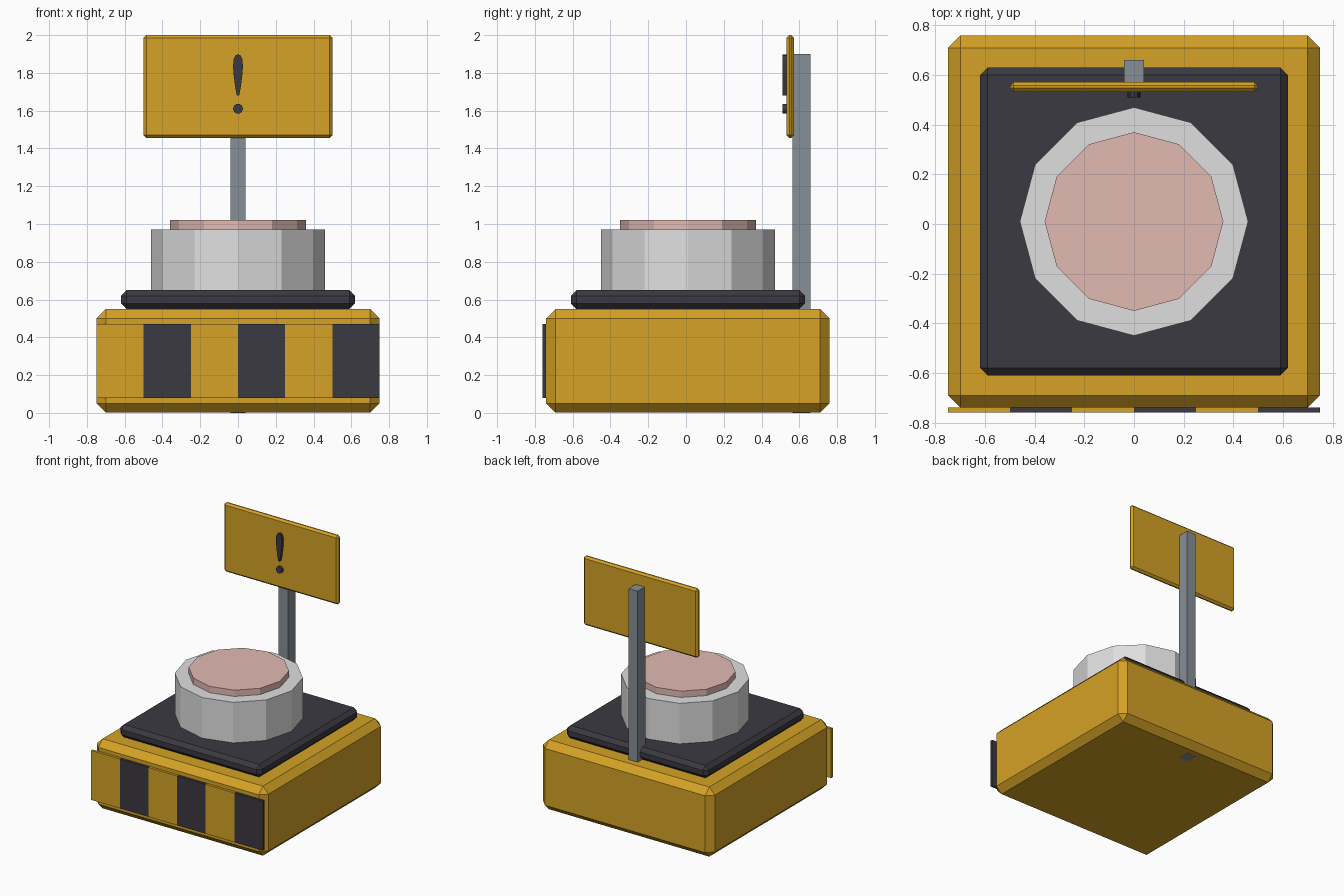
import bpy
import bmesh
import math
from mathutils import Matrix

old = bpy.data.objects.get("Cube")
if old:
    bpy.data.objects.remove(old, do_unlink=True)


def material(name, rgb):
    m = bpy.data.materials.new(name)
    m.use_nodes = True
    color = (*rgb, 1.0)
    m.diffuse_color = color
    m.node_tree.nodes["Principled BSDF"].inputs["Base Color"].default_value = color
    return m


YELLOW = material("warning yellow", (0.66, 0.36, 0.019))
DARK = material("charcoal", (0.044, 0.041, 0.053))
WHITE = material("pale grey", (0.74, 0.74, 0.74))
PINK = material("dusty pink", (0.76, 0.49, 0.45))
STEEL = material("steel grey", (0.24, 0.275, 0.305))


def finish(name, bm, mat):
    bmesh.ops.recalc_face_normals(bm, faces=bm.faces)
    mesh = bpy.data.meshes.new(name)
    bm.to_mesh(mesh)
    bm.free()
    mesh.materials.append(mat)
    obj = bpy.data.objects.new(name, mesh)
    bpy.context.collection.objects.link(obj)
    return obj


def box(name, x, y, z, mat, bevel=0):
    """Box from (min, max) ranges, with an optional chamfer."""
    bm = bmesh.new()
    bmesh.ops.create_cube(bm, size=1)
    for v in bm.verts:
        v.co = [lo + (hi - lo) * (c + 0.5) for c, (lo, hi) in zip(v.co, (x, y, z))]
    if bevel:
        bmesh.ops.bevel(bm, geom=bm.edges[:], offset=bevel, segments=1,
                        profile=0.5, affect='EDGES')
    return finish(name, bm, mat)


def drum(name, radius, z0, z1, mat):
    bm = bmesh.new()
    bmesh.ops.create_cone(bm, cap_ends=True, segments=12, radius1=radius,
                          radius2=radius, depth=z1 - z0,
                          matrix=Matrix.Translation((0, 0.01, (z0 + z1) / 2)))
    return finish(name, bm, mat)


def plate(name, outline, y0, y1, mat):
    """Extrude an (x, z) outline along y."""
    bm = bmesh.new()
    face = bm.faces.new([bm.verts.new((x, y0, z)) for x, z in outline])
    ext = bmesh.ops.extrude_face_region(bm, geom=[face])
    moved = [g for g in ext["geom"] if isinstance(g, bmesh.types.BMVert)]
    bmesh.ops.translate(bm, verts=moved, vec=(0, y1 - y0, 0))
    return finish(name, bm, mat)


# Base block and the dark plate on it
box("base", (-0.75, 0.75), (-0.74, 0.76), (0.001, 0.55), YELLOW, 0.05)
box("top_plate", (-0.62, 0.62), (-0.61, 0.63), (0.55, 0.65), DARK, 0.03)

# Hazard stripes on the front
for i in range(6):
    left = -0.75 + 0.25 * i
    box(f"stripe_{i + 1}", (left, left + 0.25), (-0.76, -0.74), (0.08, 0.47),
        DARK if i % 2 else YELLOW)

# Push button
drum("button_housing", 0.46, 0.65, 0.97, WHITE)
drum("button_cap", 0.36, 0.97, 1.02, PINK)

# Sign on its post
box("sign_post", (-0.04, 0.04), (0.565, 0.66), (0, 1.9), STEEL)
box("sign_board", (-0.5, 0.5), (0.532, 0.572), (1.455, 2.0), YELLOW, 0.015)

# Exclamation mark: tapered stroke and round dot
half = [(0.006, 1.68), (0.014, 1.72), (0.022, 1.78), (0.026, 1.83),
        (0.024, 1.87), (0.014, 1.892)]
stroke = half + [(0, 1.898)] + [(-x, z) for x, z in reversed(half)]
plate("mark_stroke", stroke, 0.51, 0.535, DARK)
dot = [(0.026 * math.cos(math.tau * i / 16), 1.61 + 0.026 * math.sin(math.tau * i / 16))
       for i in range(16)]
plate("mark_dot", dot, 0.51, 0.535, DARK)
